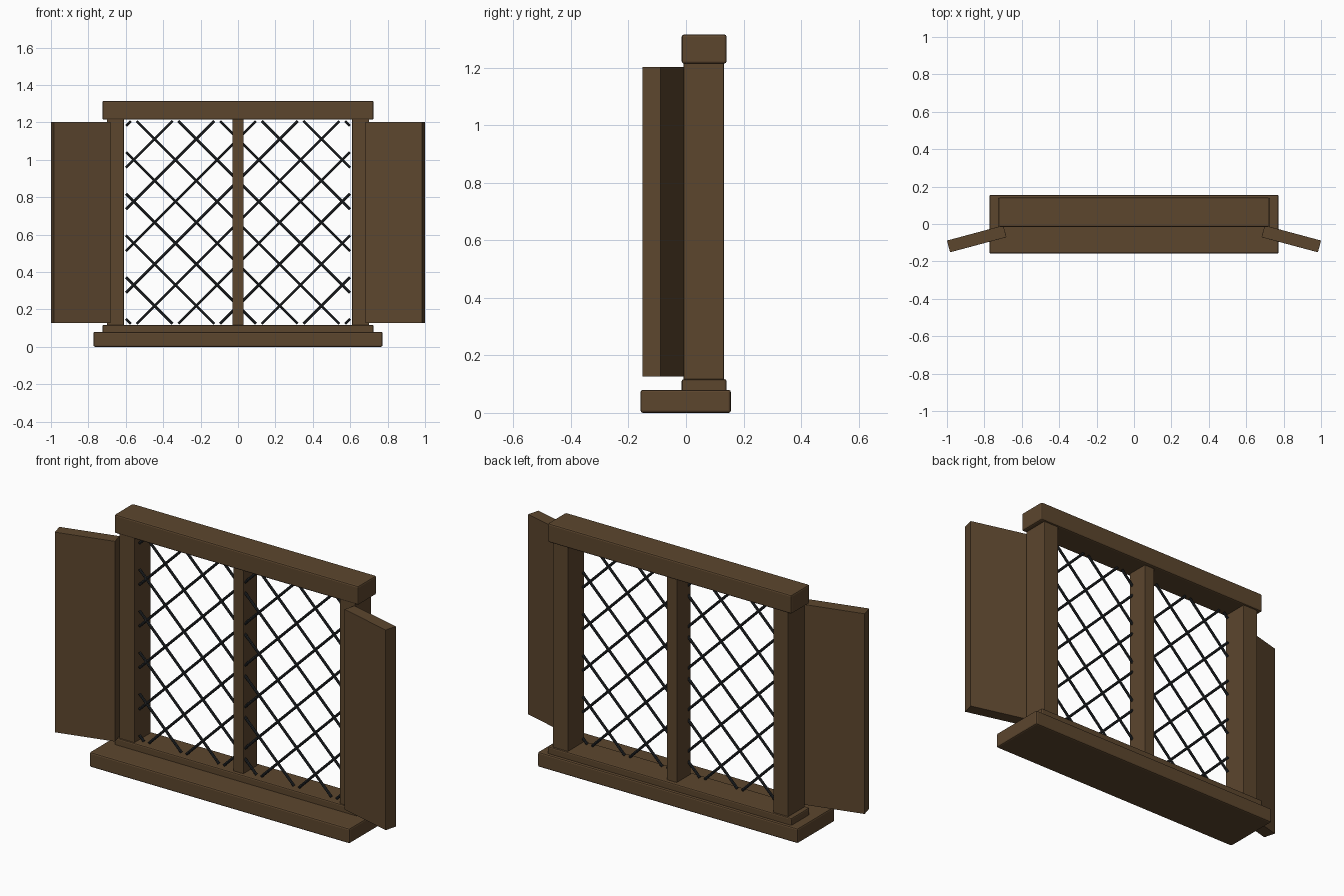
import bpy
import bmesh
import math
from mathutils import Matrix, Vector

if "Cube" in bpy.data.objects:
    bpy.data.objects.remove(bpy.data.objects["Cube"])


def material(name, rgb):
    m = bpy.data.materials.new(name)
    m.diffuse_color = (*rgb, 1.0)
    m.use_nodes = True
    m.node_tree.nodes["Principled BSDF"].inputs["Base Color"].default_value = m.diffuse_color
    return m


WOOD = material("dark_brown_wood", (0.107, 0.061, 0.027))
LEAD = material("dark_lead", (0.019, 0.022, 0.025))


def add_object(name, bm, mat):
    mesh = bpy.data.meshes.new(name)
    bm.to_mesh(mesh)
    bm.free()
    mesh.materials.append(mat)
    ob = bpy.data.objects.new(name, mesh)
    bpy.context.collection.objects.link(ob)
    return ob


def box(name, x, y, z, bevel=0.0, angle=0.0):
    """Box from (min, max) ranges, optionally turned about its own vertical axis."""
    size = [b - a for a, b in (x, y, z)]
    centre = [(a + b) / 2 for a, b in (x, y, z)]
    bm = bmesh.new()
    bmesh.ops.create_cube(bm, size=1.0)
    bmesh.ops.scale(bm, vec=size, verts=bm.verts)
    if bevel:
        bmesh.ops.bevel(bm, geom=list(bm.edges), offset=bevel, segments=2,
                        profile=0.5, affect='EDGES')
    ob = add_object(name, bm, WOOD)
    ob.location = centre
    ob.rotation_euler.z = angle
    return ob


# Horizontal frame members
box("sill", (-0.773, 0.773), (-0.158, 0.156), (0.0, 0.08), 0.008)
box("bottom_rail", (-0.725, 0.725), (-0.015, 0.141), (0.02, 0.117), 0.007)
box("head_beam", (-0.725, 0.725), (-0.015, 0.141), (1.214, 1.315), 0.008)

# Upright frame members
box("mullion", (-0.03, 0.03), (0.003, 0.121), (0.10, 1.23), 0.002)
for side, s in (("left", -1), ("right", 1)):
    x0, x1 = sorted((s * 0.61, s * 0.70))
    box(side + "_post", (x0, x1), (-0.008, 0.132), (0.10, 1.23), 0.003)
    # Open shutter, swung slightly forward
    cx = s * 0.841
    box(side + "_shutter", (cx - 0.156, cx + 0.156), (-0.112, -0.047),
        (0.127, 1.203), 0.001, -s * math.radians(15))

# Diagonal lattice bars, trimmed to the opening
XMAX, ZMIN, ZMAX = 0.599, 0.123, 1.207
ZC, STEP, Y, RADIUS = 0.665, 0.223, 0.02, 0.007
bm = bmesh.new()
for slope in (1, -1):
    for k in range(-6, 7):
        c = ZC + k * STEP  # bar line: z = c + slope * x
        limits = sorted((slope * (ZMIN - c), slope * (ZMAX - c)))
        xa, xb = max(-XMAX, limits[0]), min(XMAX, limits[1])
        if xb - xa < 0.01:
            continue
        a = Vector((xa, Y, c + slope * xa))
        b = Vector((xb, Y, c + slope * xb))
        turn = (b - a).to_track_quat('Z', 'Y').to_matrix().to_4x4()
        bmesh.ops.create_cone(bm, cap_ends=True, segments=8, radius1=RADIUS,
                              radius2=RADIUS, depth=(b - a).length,
                              matrix=Matrix.Translation((a + b) / 2) @ turn)
add_object("lattice_bars", bm, LEAD)
